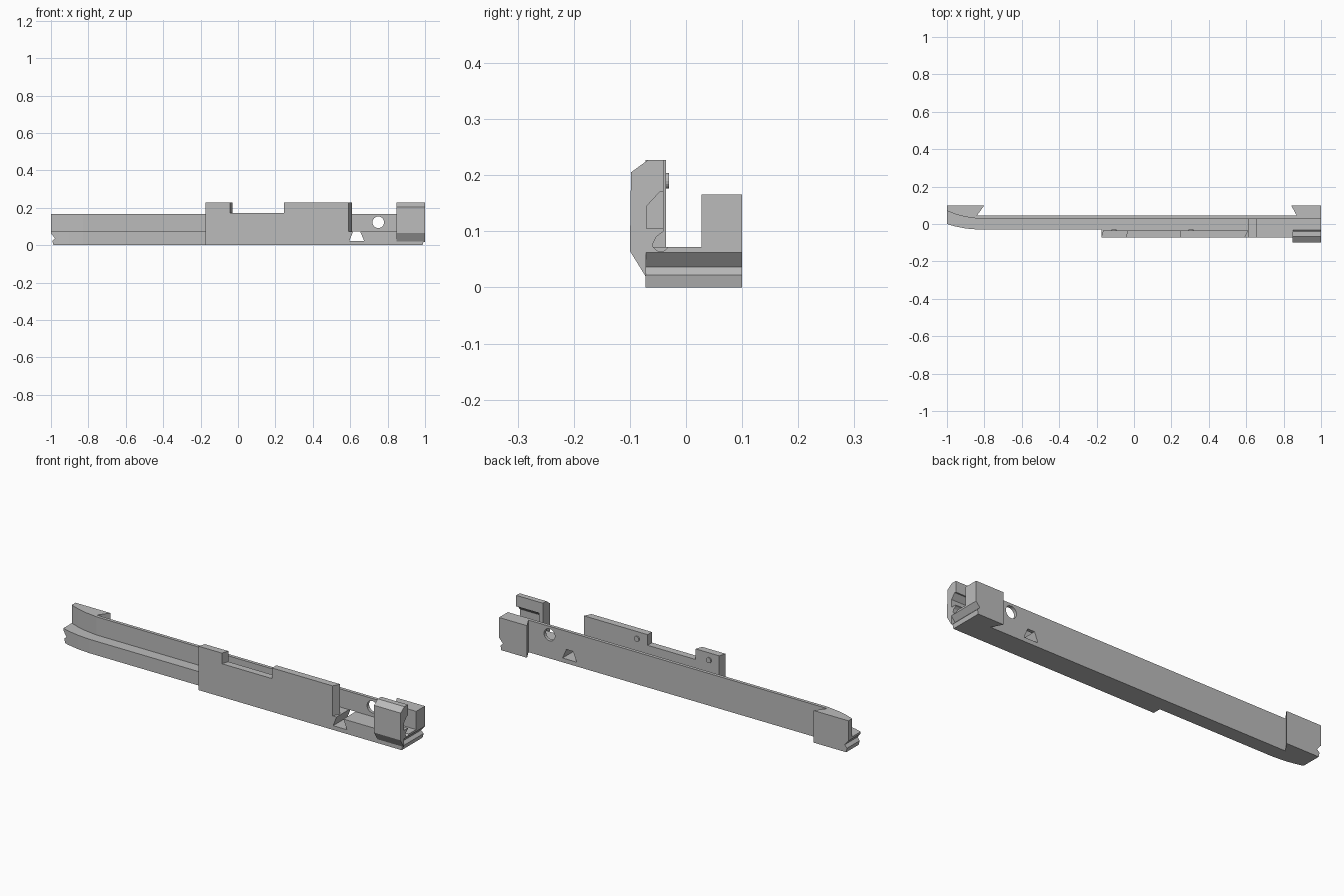
import bpy, bmesh, math
from mathutils import Vector

cube = bpy.data.objects.get("Cube")
if cube:
    bpy.data.objects.remove(cube, do_unlink=True)

grey = bpy.data.materials.new("plain_grey")
grey.use_nodes = True
colour = (0.5, 0.5, 0.5, 1)
grey.diffuse_color = colour
grey.node_tree.nodes["Principled BSDF"].inputs["Base Color"].default_value = colour


def prism(name, outline, axis, low, high):
    """Extrude a 2D outline along an axis; the outline uses the other two axes in order."""
    bm = bmesh.new()

    def point(p, d):
        c = list(p)
        c.insert("xyz".index(axis), d)
        return bm.verts.new(c)

    face = bm.faces.new([point(p, low) for p in outline])
    out = bmesh.ops.extrude_face_region(bm, geom=[face])
    move = Vector((0, 0, 0))
    move["xyz".index(axis)] = high - low
    bmesh.ops.translate(bm, vec=move, verts=[v for v in out["geom"] if isinstance(v, bmesh.types.BMVert)])
    bmesh.ops.recalc_face_normals(bm, faces=bm.faces)
    mesh = bpy.data.meshes.new(name)
    bm.to_mesh(mesh)
    bm.free()
    mesh.materials.append(grey)
    obj = bpy.data.objects.new(name, mesh)
    bpy.context.collection.objects.link(obj)
    return obj


def circle(a, b, r, n=24):
    return [(a + r * math.cos(math.tau * i / n), b + r * math.sin(math.tau * i / n)) for i in range(n)]


def boolean(target, other, operation="DIFFERENCE"):
    mod = target.modifiers.new("shape", "BOOLEAN")
    mod.operation = operation
    mod.solver = "EXACT"
    mod.object = other
    bpy.context.view_layer.objects.active = target
    bpy.ops.object.modifier_apply(modifier=mod.name)
    bpy.data.objects.remove(other, do_unlink=True)


# Base rail with the bent end and the two rear feet
rear_edge = [(1, .1), (.84, .1), (.87, .045), (-.84, .045), (-.8, .1), (-1, .1)]
base = prism("base_rail", [(-1, 0), (-.96, -.012), (-.9, -.024), (-.83, -.03), (-.175, -.03),
                           (-.175, -.072), (1, -.072)] + rear_edge, "z", 0, .072)

# V grooves across both ends
for side in (-1, 1):
    groove = [(side * x, z) for x, z in ((1.05, .062), (1, .062), (.978, .036), (.992, .022), (.985, -.01), (1.05, -.01))]
    boolean(base, prism("groove_cutter", groove, "y", -.2, .2))

# Tapered slot through the base and round channel under the clip
boolean(base, prism("slot_cutter", [(.595, .022), (.675, .022), (.65, .08), (.618, .08)], "y", -.2, .2))
boolean(base, prism("channel_cutter", circle(-.045, .078, .014), "x", .85, 1.1))

# Upright rear wall, with the feet carried up to its top
wall = prism("rear_wall", [(-1, .07), (-.95, .05), (-.9, .038), (-.83, .028), (1, .028)] + rear_edge,
             "z", .072, .166)
boolean(wall, prism("hole_cutter", circle(.75, .122, .031), "y", -.2, .2))

# Front panel with its notch and slanted notch side
front, back = -.072, -.036
panel = prism("front_panel", [(-.175, .072), (.61, .072), (.61, .227), (.245, .227), (.245, .172),
                              (-.03, .172), (-.03, .227), (-.175, .227)], "y", front, back)
for v in panel.data.vertices:
    if v.co.y < -.06:
        if abs(v.co.x + .03) < .001:
            v.co.x -= .012
        elif v.co.x > .6:
            v.co.x -= .018
    elif v.co.x < -.17:
        v.co.x += .01

# Small pins on the inside of the panel
for i, x in enumerate((-.107, .305)):
    prism("panel_pin_%d" % (i + 1), circle(x, .19, .014, 16), "y", back - .002, back + .006)

# Clip at the end, with a recess open to the outside
clip = prism("end_clip", [(-.071, .018), (-.1, .065), (-.098, .205), (-.068, .227), (-.04, .227),
                          (-.04, .1), (-.053, .09), (-.059, .078), (-.059, .07), (-.071, .07)], "x", .848, 1)
boolean(clip, prism("recess_cutter", [(-.07, .105), (-.03, .105), (-.03, .17), (-.047, .17), (-.07, .145)],
                    "x", .87, 1.1))
